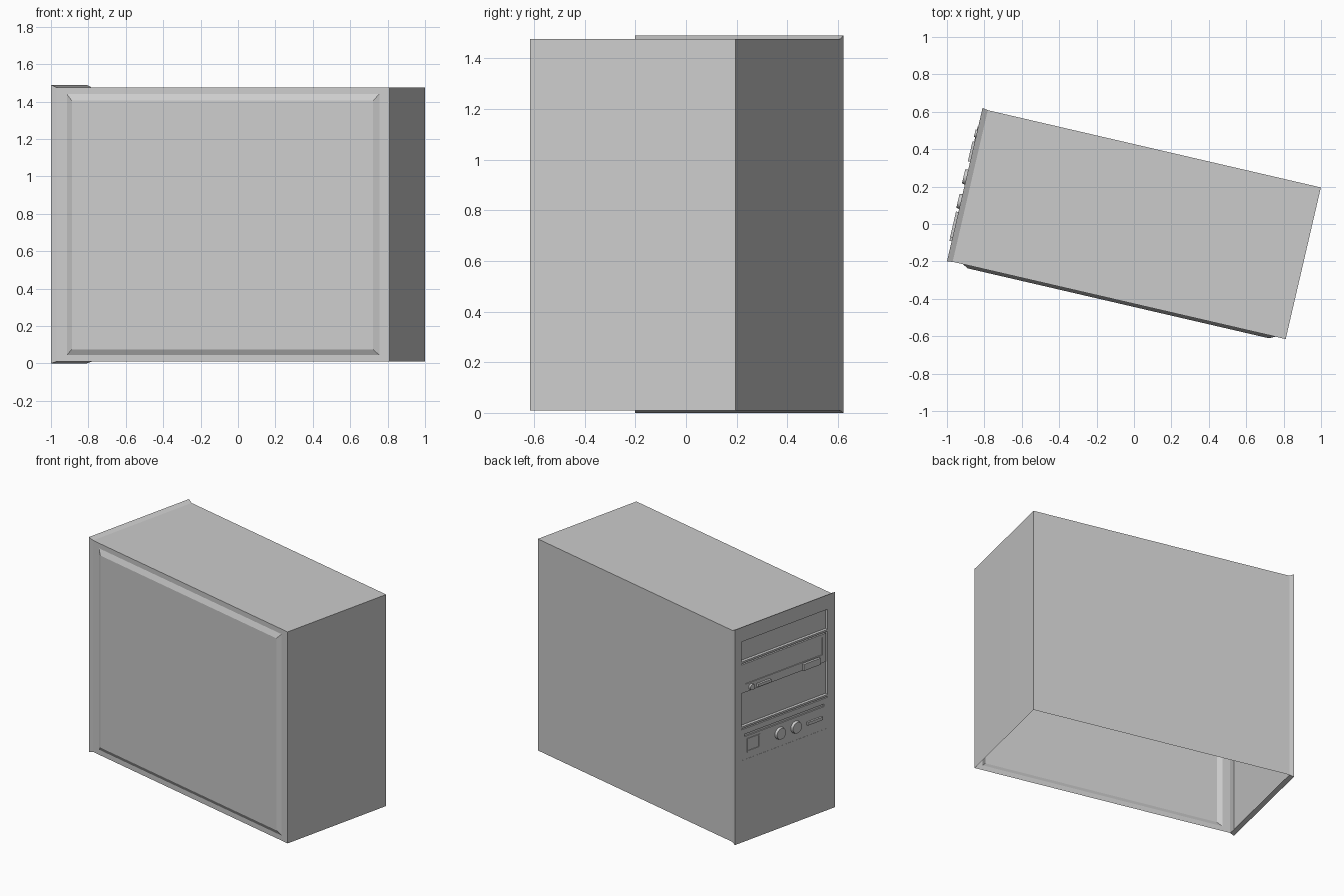
import bpy, bmesh, math
from mathutils import Matrix

if "Cube" in bpy.data.objects:
    bpy.data.objects.remove(bpy.data.objects["Cube"])

TURN = math.radians(-13.06)      # the case stands slightly turned
F = -0.929                       # front plane, local x; local y is width
B = 0.929                        # back plane
W = 0.416                        # half width of the body
Z0, Z1 = 0.01, 1.475


def finish(name, bm, smooth=False):
    bmesh.ops.remove_doubles(bm, verts=bm.verts, dist=1e-5)
    bmesh.ops.recalc_face_normals(bm, faces=bm.faces)
    me = bpy.data.meshes.new(name)
    bm.to_mesh(me)
    bm.free()
    ob = bpy.data.objects.new(name, me)
    ob.rotation_euler.z = TURN
    bpy.context.collection.objects.link(ob)
    if smooth:
        bpy.context.view_layer.objects.active = ob
        ob.select_set(True)
        bpy.ops.object.shade_smooth_by_angle()
        ob.select_set(False)
    return ob


def nested(bm, rings, cap=True):
    """Bridge successive four-corner rings and close the last one."""
    vs = [[bm.verts.new(p) for p in r] for r in rings]
    for a, b in zip(vs, vs[1:]):
        for i in range(4):
            j = (i + 1) % 4
            bm.faces.new((a[i], a[j], b[j], b[i]))
    if cap:
        bm.faces.new(vs[-1])


def front_rect(x, y0, y1, z0, z1):
    return [(x, y0, z0), (x, y1, z0), (x, y1, z1), (x, y0, z1)]


def side_rect(y, x0, x1, z0, z1):
    return [(x0, y, z0), (x1, y, z0), (x1, y, z1), (x0, y, z1)]


def front_part(name, y0, y1, z0, z1, x_back, x_front, inset=None):
    """Block facing forward, optionally with a sunken rectangle."""
    bm = bmesh.new()
    rings = [front_rect(x_back, y0, y1, z0, z1), front_rect(x_front, y0, y1, z0, z1)]
    if inset:
        r, depth = inset
        rings += [front_rect(x_front, *r), front_rect(x_front + depth, *r)]
    nested(bm, rings)
    return finish(name, bm)


def knob(name, y, z, r, x_back, x_front):
    bm = bmesh.new()
    mid = Matrix.Translation(((x_back + x_front) / 2, y, z))
    bmesh.ops.create_cone(bm, cap_ends=True, segments=20, radius1=r, radius2=r * 0.9,
                          depth=x_back - x_front,
                          matrix=mid @ Matrix.Rotation(-math.pi / 2, 4, 'Y'))
    finish(name, bm, smooth=True)


# Case shell, open underneath: flared front rim, plain walls, raised side panel
bm = bmesh.new()
bay = (-0.361, 0.365, 0.567, 1.39)
D = 0.022                        # depth of the bay opening
XB = F + 0.03
nested(bm, [front_rect(XB, -W, W, Z0, Z1),
            front_rect(F, -W - 0.006, W + 0.006, 0, 1.49),
            front_rect(F, *bay),
            front_rect(F + D, *bay)])
nested(bm, [side_rect(-W, XB, B, Z0, Z1),
            side_rect(-W, -0.843, 0.872, 0.045, 1.44),
            side_rect(-W - 0.016, -0.812, 0.841, 0.075, 1.405)])
for ring in (side_rect(W, XB, B, Z0, Z1),
             front_rect(B, -W, W, Z0, Z1),
             [(XB, -W, Z1), (B, -W, Z1), (B, W, Z1), (XB, W, Z1)]):
    nested(bm, [ring])
finish("case_shell", bm)

# Bay contents: blank covers stay sunken, ledge, drive and control panel come forward
back = F + D
front_part("bay_ledge", -0.361, 0.365, 1.237, 1.25, back, F + 0.001)
front_part("disc_drive", -0.348, 0.365, 1.03, 1.228, back, F + 0.003,
           ((-0.32, 0.328, 1.085, 1.205), 0.006))
front_part("lower_ledge", -0.361, 0.365, 0.787, 0.8, back, F + 0.001)
front_part("control_panel", -0.361, 0.365, 0.567, 0.78, back, F + 0.001,
           ((-0.33, 0.34, 0.725, 0.742), 0.008))

# Drive controls
front_part("eject_button", -0.29, -0.15, 1.033, 1.078, F + 0.004, F - 0.013)
front_part("volume_slider", 0.126, 0.235, 1.041, 1.061, F + 0.004, F - 0.012)
knob("drive_knob", 0.28, 1.053, 0.022, F + 0.004, F - 0.01)

# Control panel buttons
front_part("square_switch", 0.21, 0.32, 0.612, 0.706, F + 0.002, F - 0.003,
           ((0.22, 0.31, 0.621, 0.697), 0.006))
for i, y in enumerate((0.042, -0.092)):
    knob(f"round_button_{i + 1}", y, 0.658, 0.042, F + 0.002, F - 0.016)
front_part("indicator_bar", -0.31, -0.185, 0.643, 0.664, F + 0.002, F - 0.012)
